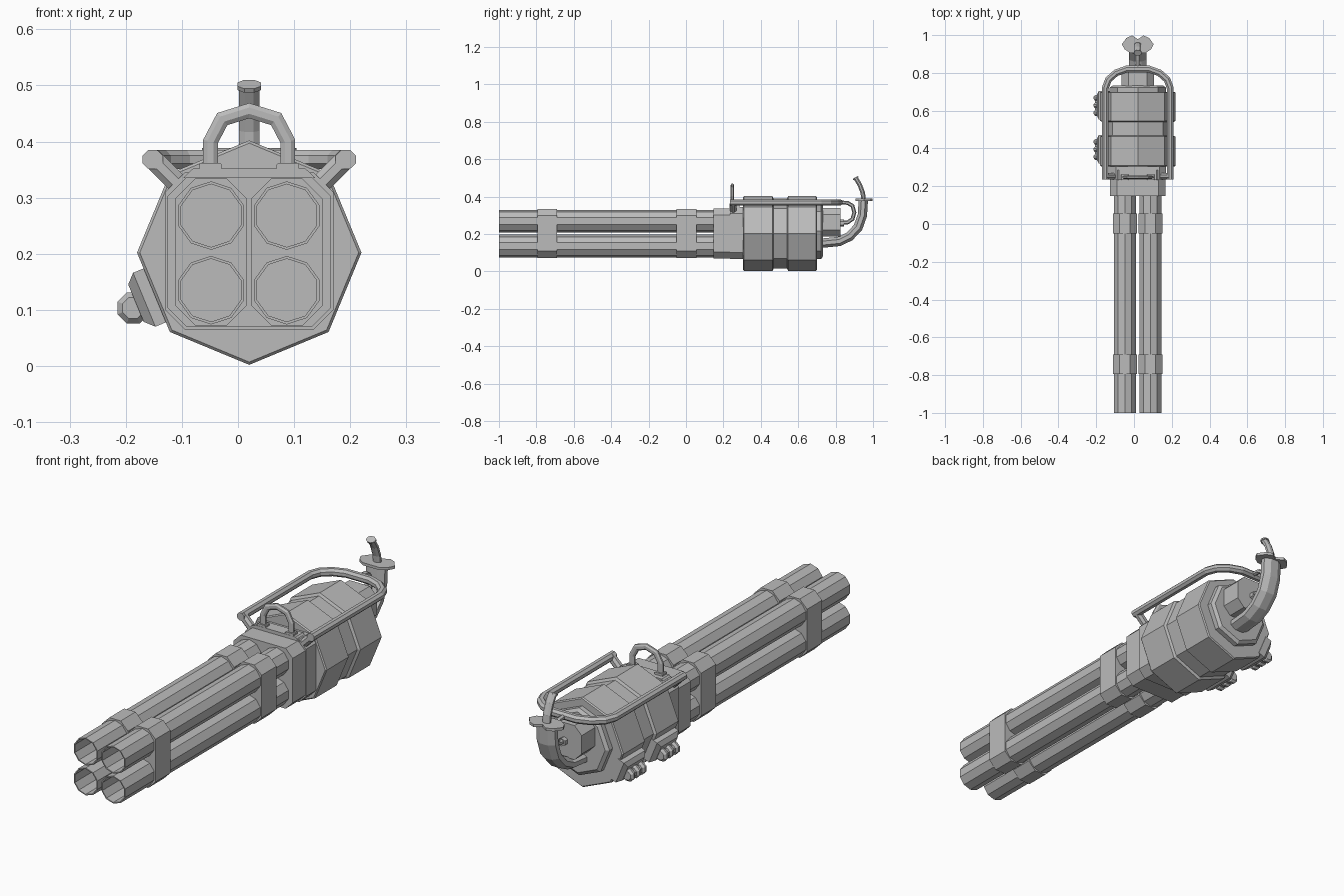
import bpy, bmesh
from math import cos, sin, pi
from mathutils import Vector

if "Cube" in bpy.data.objects:
    bpy.data.objects.remove(bpy.data.objects["Cube"])

CX = 0.02  # centre line of the body

grey = bpy.data.materials.new("plain grey metal")
grey.use_nodes = True
grey.diffuse_color = (0.5, 0.5, 0.5, 1)
grey.node_tree.nodes["Principled BSDF"].inputs["Base Color"].default_value = (0.5, 0.5, 0.5, 1)


def loft(name, rings, cap=True, closed=False):
    """Skin a list of equal-sized point rings."""
    bm = bmesh.new()
    vs = [[bm.verts.new(p) for p in r] for r in rings]
    pairs = list(zip(vs, vs[1:])) + ([(vs[-1], vs[0])] if closed else [])
    n = len(rings[0])
    for a, b in pairs:
        for i in range(n):
            j = (i + 1) % n
            bm.faces.new((a[i], a[j], b[j], b[i]))
    if cap and not closed:
        bm.faces.new(vs[0])
        bm.faces.new(vs[-1])
    bmesh.ops.recalc_face_normals(bm, faces=bm.faces)
    me = bpy.data.meshes.new(name)
    bm.to_mesh(me)
    bm.free()
    me.materials.append(grey)
    ob = bpy.data.objects.new(name, me)
    bpy.context.collection.objects.link(ob)
    return ob


def ngon(r, n, x, z, turn=0.0):
    """Polygon in x and z with a corner at the top."""
    return [(x + r * sin(2 * pi * (i + turn) / n), z + r * cos(2 * pi * (i + turn) / n)) for i in range(n)]


def chamfer_box(x, z, hw, hh, c):
    """Rectangle in x and z with cut corners."""
    return [(x + hw, z - hh + c), (x + hw, z + hh - c), (x + hw - c, z + hh), (x - hw + c, z + hh),
            (x - hw, z + hh - c), (x - hw, z - hh + c), (x - hw + c, z - hh), (x + hw - c, z - hh)]


def at_y(pts, y):
    return [(x, y, z) for x, z in pts]


def prism(name, pts, y0, y1):
    return loft(name, [at_y(pts, y0), at_y(pts, y1)])


def sweep(name, path, normal, a, b, n=8):
    """Sweep an n-sided section along a flat path; a is across the path's plane, b within it."""
    path = [Vector(p) for p in path]
    normal = Vector(normal)
    rings = []
    for i, p in enumerate(path):
        t0 = (p - path[max(i - 1, 0)]).normalized()
        t1 = (path[min(i + 1, len(path) - 1)] - p).normalized()
        t = (t0 + t1).normalized()
        miter = 1 / max(t.dot(t1 if t1.length else t0), 0.5)
        side = t.cross(normal)
        k = 1 / cos(pi / n)
        rings.append([p + normal * (a * k * cos(2 * pi * (j + .5) / n))
                      + side * (b * k * miter * sin(2 * pi * (j + .5) / n)) for j in range(n)])
    return loft(name, rings)


# Four hollow barrels, clamped in upright pairs
for side, x in (("right", -0.048), ("left", 0.087)):
    for level, z in (("lower", 0.135), ("upper", 0.268)):
        outer, inner = ngon(0.061, 10, x, z), ngon(0.056, 10, x, z)
        loft(f"{side}_{level}_barrel", [at_y(outer, -1), at_y(outer, 0.2), at_y(inner, 0.2), at_y(inner, -1)],
             closed=True)
    for place, y in (("front", -0.795), ("rear", -0.05)):
        prism(f"{side}_{place}_clamp", chamfer_box(x, 0.203, 0.064, 0.131, 0.036), y, y + 0.105)

# Barrel block with a stepped rear collar
prism("barrel_block", chamfer_box(CX, 0.203, 0.146, 0.134, 0.035), 0.147, 0.235)
prism("barrel_collar", chamfer_box(CX, 0.205, 0.15, 0.14, 0.035), 0.235, 0.31)

# Eight-sided body with a recessed waist
body = []
for y, r in ((0.305, 0.195), (0.31, 0.2), (0.462, 0.2), (0.468, 0.188), (0.54, 0.188), (0.546, 0.2),
             (0.695, 0.2), (0.70, 0.195)):
    body.append(at_y(ngon(r, 8, CX, 0.202), y))
loft("body", body)

# Rear plate and housing
loft("rear_plate", [at_y(ngon(0.15, 8, CX, 0.215), 0.70), at_y(ngon(0.15, 8, CX, 0.215), 0.722),
                    at_y(ngon(0.135, 8, CX, 0.215), 0.732)])
prism("rear_housing", chamfer_box(CX, 0.262, 0.085, 0.076, 0.035), 0.73, 0.825)

# Carrying rail around the top, and its two slanted arms
half = [(0.172, 0.235), (0.172, 0.72), (0.155, 0.765), (0.115, 0.80), (0.06, 0.82)]
rail = [(CX - x, y, 0.368) for x, y in half] + [(CX + x, y, 0.368) for x, y in reversed(half)]
sweep("carrying_rail", rail, (0, 0, 1), 0.017, 0.018)
for side, s in (("left", 1), ("right", -1)):
    sweep(f"{side}_rail_arm", [(CX + s * 0.175, 0.252, 0.372), (CX + s * 0.115, 0.252, 0.312)],
          (0, 1, 0), 0.017, 0.018)

# Front arch on its base
prism("arch_base", [(CX - 0.118, 0.335), (CX + 0.118, 0.335), (CX + 0.1, 0.352), (CX - 0.1, 0.352)], 0.232, 0.285)
arch = [(0.069, 0.345), (0.069, 0.4), (0.048, 0.44), (0, 0.455)]
pts = [(CX - x, 0.248, z) for x, z in arch] + [(CX + x, 0.248, z) for x, z in reversed(arch[:-1])]
sweep("front_arch", pts, (0, 1, 0), 0.009, 0.013)
for s in (-1, 1):
    prism("arch_foot", chamfer_box(CX + s * 0.069, 0.354, 0.02, 0.008, 0.003), 0.233, 0.263)

# Rear grip, guard and curved horn
grip = [(0.72, 0.15), (0.82, 0.16), (0.875, 0.187), (0.92, 0.235), (0.943, 0.3), (0.948, 0.38)]
sweep("rear_grip", [(CX, y, z) for y, z in grip], (1, 0, 0), 0.046, 0.025)
wing = [(0, 0.978), (0.03, 0.998), (0.06, 0.985), (0.084, 0.952), (0.07, 0.925), (0.04, 0.905)]
outline = [(CX + x, y) for x, y in wing] + [(CX - x, y) for x, y in reversed(wing[1:])]
loft("grip_guard", [[(x, y, z) for x, y in outline] for z in (0.376, 0.388)])
horn = [(0.95, 0.38), (0.945, 0.42), (0.928, 0.465), (0.906, 0.5)]
sweep("horn", [(CX, y, z) for y, z in horn], (1, 0, 0), 0.018, 0.012)
sweep("horn_tip", [(CX, 0.909, 0.495), (CX, 0.905, 0.502)], (1, 0, 0), 0.021, 0.016)

# Thin loop joining the rail to the housing
loop = [(0.82, 0.368), (0.865, 0.366), (0.89, 0.35), (0.9, 0.315), (0.89, 0.28), (0.865, 0.262), (0.82, 0.258)]
sweep("rear_loop", [(CX, y, z) for y, z in loop], (1, 0, 0), 0.01, 0.009, 6)
sweep("loop_knob", [(CX, 0.822, 0.258), (CX, 0.845, 0.258)], (1, 0, 0), 0.016, 0.016, 6)

# Two side fittings on the lower right face: tapered base and a ribbed roller
out = Vector((-cos(pi / 8), 0, -sin(pi / 8)))
along = Vector((sin(pi / 8), 0, -cos(pi / 8)))
face = Vector((CX, 0, 0.202)) + out * 0.183
for place, y in (("front", 0.395), ("rear", 0.628)):
    rings = []
    for d, h, w in ((-0.01, 0.052, 0.075), (0.022, 0.052, 0.075), (0.038, 0.036, 0.058)):
        mid = face + along * 0.006 + out * d + Vector((0, y, 0))
        rings.append([mid + along * (h * u) + Vector((0, w * v, 0)) for u, v in ((1, 1), (-1, 1), (-1, -1), (1, -1))])
    loft(f"{place}_fitting_base", rings)
    c = face + along * 0.012 + out * 0.046
    roller = []
    for k, r in enumerate((0.02, 0.03, 0.03, 0.021, 0.021, 0.03, 0.03, 0.021, 0.021, 0.03, 0.03, 0.02)):
        roller.append(at_y(ngon(r, 8, c.x, c.z, 0.5), y - 0.055 + 0.01 * k))
    loft(f"{place}_fitting_roller", roller)
